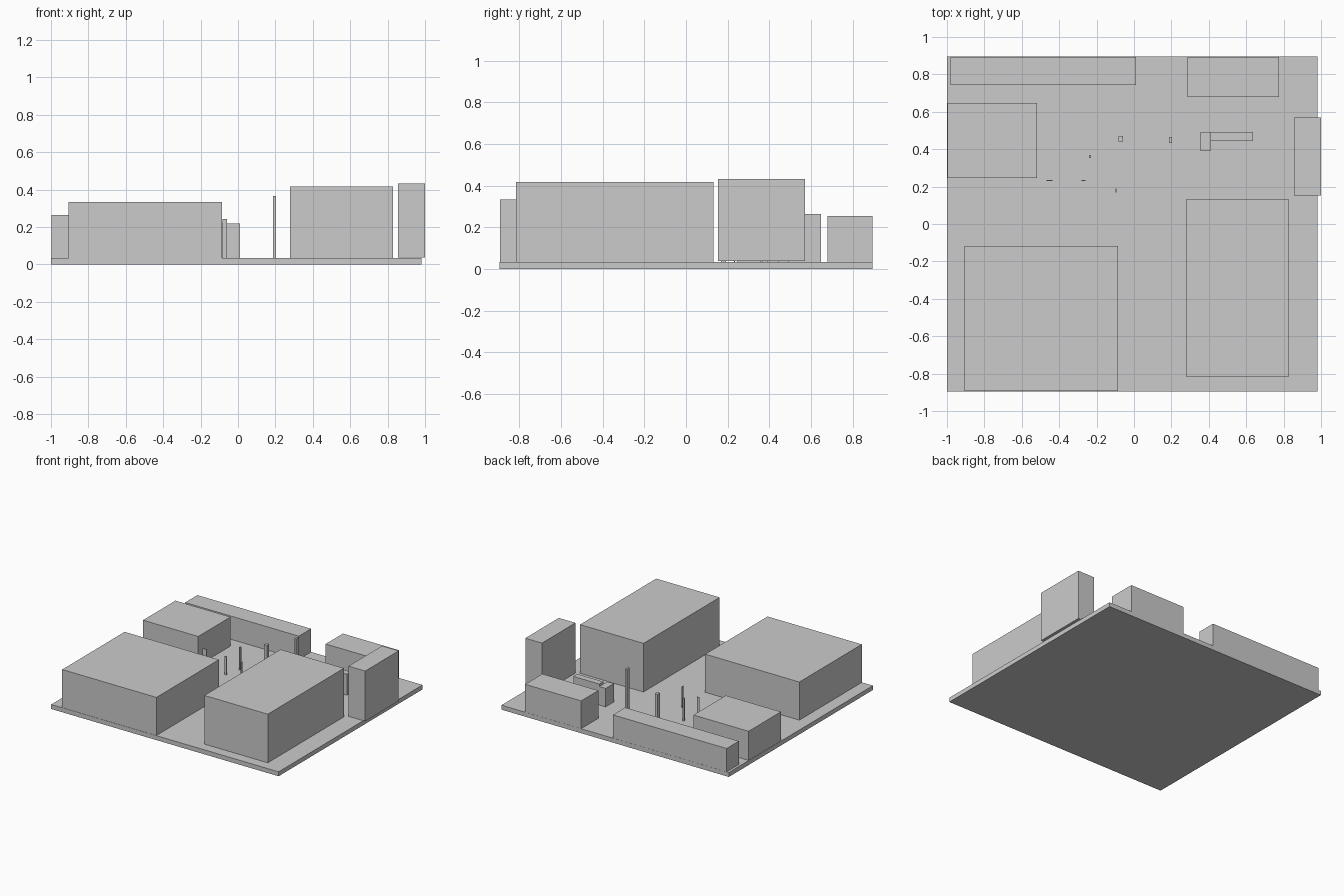
import bpy, bmesh
from mathutils import Vector

if "Cube" in bpy.data.objects:
    bpy.data.objects.remove(bpy.data.objects["Cube"])


def block(name, x0, x1, y0, y1, z0, z1):
    """Sharp-edged box spanning the given limits."""
    bm = bmesh.new()
    bmesh.ops.create_cube(bm, size=1)
    bmesh.ops.scale(bm, vec=(x1 - x0, y1 - y0, z1 - z0), verts=bm.verts)
    mesh = bpy.data.meshes.new(name)
    bm.to_mesh(mesh)
    bm.free()
    obj = bpy.data.objects.new(name, mesh)
    obj.location = Vector((x0 + x1, y0 + y1, z0 + z1)) / 2
    bpy.context.collection.objects.link(obj)
    return obj


GROUND = 0.035

# Ground slab
block("ground_slab", -1.0, 0.98, -0.895, 0.895, 0, GROUND)

# Buildings: name, x range, y range, roof height
buildings = [
    ("front_left_building", -0.905, -0.085, -0.893, -0.117, 0.335),
    ("front_right_building", 0.278, 0.83, -0.815, 0.132, 0.418),
    ("left_building", -0.998, -0.518, 0.245, 0.647, 0.264),
    ("back_left_building", -0.98, 0.01, 0.742, 0.894, 0.218),
    ("back_right_building", 0.287, 0.775, 0.68, 0.894, 0.254),
]
for name, x0, x1, y0, y1, top in buildings:
    block(name, x0, x1, y0, y1, GROUND, top)

# Tower overhanging the right edge of the slab
block("right_tower", 0.855, 1.0, 0.153, 0.57, 0.038, 0.433)

# Low L-shaped wall in the courtyard
block("low_wall_short", 0.355, 0.41, 0.39, 0.492, GROUND, 0.18)
block("low_wall_long", 0.41, 0.637, 0.443, 0.492, GROUND, 0.20)

# Courtyard posts: centre x, centre y, width, depth, top
posts = [
    (-0.070, 0.456, 0.024, 0.030, 0.242),
    (0.195, 0.450, 0.016, 0.032, 0.365),
    (-0.235, 0.362, 0.012, 0.016, 0.212),
    (-0.452, 0.232, 0.032, 0.005, 0.19),
    (-0.270, 0.232, 0.020, 0.005, 0.18),
    (-0.096, 0.180, 0.004, 0.022, 0.20),
]
for i, (x, y, w, d, top) in enumerate(posts, 1):
    block(f"post_{i}", x - w / 2, x + w / 2, y - d / 2, y + d / 2, GROUND, top)
